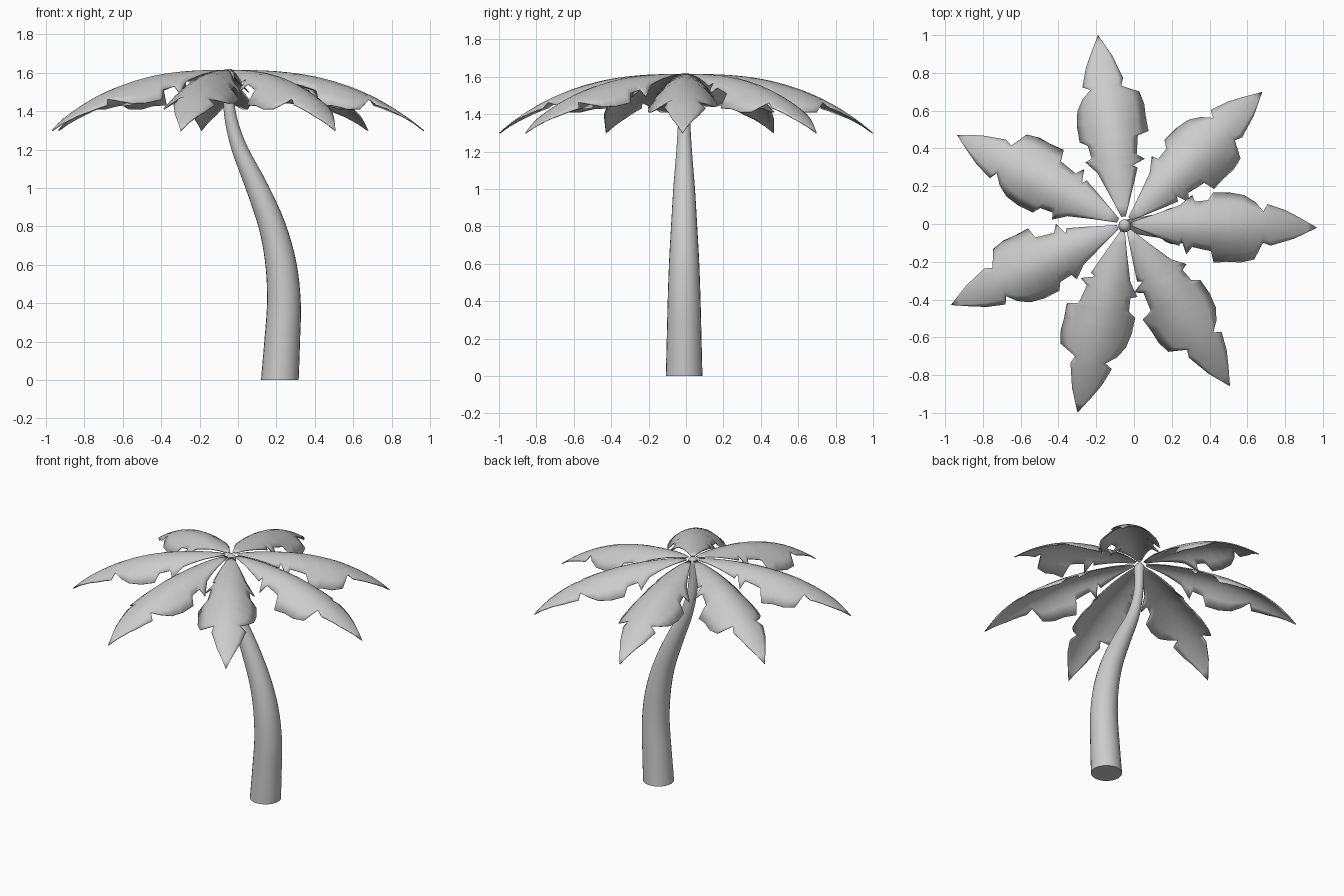
import bpy, bmesh, math
from mathutils import Vector

if "Cube" in bpy.data.objects:
    bpy.data.objects.remove(bpy.data.objects["Cube"])

grey = bpy.data.materials.new("plain_grey")
grey.diffuse_color = (0.6, 0.6, 0.6, 1)
grey.use_nodes = True
grey.node_tree.nodes["Principled BSDF"].inputs["Base Color"].default_value = grey.diffuse_color


def finish(name, bm, angle):
    bmesh.ops.recalc_face_normals(bm, faces=bm.faces)
    mesh = bpy.data.meshes.new(name)
    bm.to_mesh(mesh)
    bm.free()
    mesh.materials.append(grey)
    ob = bpy.data.objects.new(name, mesh)
    bpy.context.collection.objects.link(ob)
    bpy.ops.object.select_all(action='DESELECT')
    ob.select_set(True)
    bpy.context.view_layer.objects.active = ob
    bpy.ops.object.shade_smooth_by_angle(angle=math.radians(angle))
    return ob


def catmull(p, t):
    i = min(int(t), len(p) - 2)
    f = t - i
    a, b, c, d = p[max(i - 1, 0)], p[i], p[i + 1], p[min(i + 2, len(p) - 1)]
    return 0.5 * (2 * b + (c - a) * f + (2 * a - 5 * b + 4 * c - d) * f * f
                  + (3 * b - a - 3 * c + d) * f ** 3)


# Trunk: S-curved tapering tube, stations are (x, z, radius)
stations = [Vector(s) for s in (
    (0.218, 0, 0.098), (0.23, 0.2, 0.093), (0.239, 0.4, 0.088), (0.224, 0.6, 0.081),
    (0.178, 0.8, 0.070), (0.10, 1.0, 0.058), (0.01, 1.2, 0.042), (-0.035, 1.35, 0.033),
    (-0.05, 1.48, 0.029), (-0.05, 1.58, 0.033))]
SIDES, STEPS = 24, 36
bm = bmesh.new()
rings = []
for k in range(STEPS + 1):
    t = k / STEPS * (len(stations) - 1)
    x, z, r = catmull(stations, t)
    ahead = catmull(stations, min(t + 0.05, len(stations) - 1))
    back = catmull(stations, max(t - 0.05, 0))
    tilt = 0 if k == 0 else math.atan2(ahead.x - back.x, ahead.y - back.y)
    ring = []
    for j in range(SIDES):
        a = 2 * math.pi * j / SIDES
        ring.append(bm.verts.new((x + r * math.cos(a) * math.cos(tilt),
                                  -0.01 + r * math.sin(a),
                                  z - r * math.cos(a) * math.sin(tilt))))
    rings.append(ring)
# rounded crown tip
for z, r in ((1.605, 0.03), (1.62, 0.017)):
    rings.append([bm.verts.new((-0.05 + r * math.cos(2 * math.pi * j / SIDES),
                                -0.005 + r * math.sin(2 * math.pi * j / SIDES), z))
                  for j in range(SIDES)])
for lo, hi in zip(rings, rings[1:]):
    for j in range(SIDES):
        n = (j + 1) % SIDES
        bm.faces.new((lo[j], lo[n], hi[n], hi[j]))
bm.faces.new(rings[0])
bm.faces.new(rings[-1])
finish("trunk", bm, 50)

# Leaf outline: (distance along leaf, half width) on each side, with torn notches
left_edge = [(0.04, 0.012), (0.16, 0.055), (0.29, 0.105), (0.355, 0.16), (0.37, 0.125),
             (0.44, 0.135), (0.465, 0.175), (0.55, 0.178), (0.63, 0.165), (0.69, 0.13),
             (0.735, 0.08), (0.755, 0.12), (0.85, 0.09), (0.92, 0.055), (1.02, 0.0)]
right_edge = [(0.04, 0.012), (0.21, 0.08), (0.29, 0.11), (0.305, 0.085), (0.33, 0.155),
              (0.36, 0.115), (0.46, 0.135), (0.475, 0.195), (0.555, 0.19), (0.62, 0.192),
              (0.69, 0.175), (0.735, 0.085), (0.775, 0.10), (0.9, 0.06), (1.02, 0.0)]


def width(edge, r):
    for (r0, w0), (r1, w1) in zip(edge, edge[1:]):
        if r <= r1:
            return w0 + (w1 - w0) * (r - r0) / (r1 - r0)
    return 0.0


def leaf(name, angle, length):
    bm = bmesh.new()
    rows = sorted({r for r, _ in left_edge + right_edge} | {0.1, 0.25, 0.4, 0.8, 0.97})
    ca, sa = math.cos(math.radians(angle)), math.sin(math.radians(angle))
    grid = []
    for r in rows:
        row = []
        for c in range(-4, 5):
            off = c / 4 * width(left_edge if c > 0 else right_edge, r)
            # arch along the rib, droop away from it
            curl = 3.0 + 2.2 * max(0, 1 - r / 0.7)
            z = 1.615 - 0.315 * (r / 1.02) ** 2.7 - curl * off * off
            d = r * length / 1.02
            row.append(bm.verts.new((-0.05 + d * ca - off * sa, d * sa + off * ca, z)))
        grid.append(row)
    for a, b in zip(grid, grid[1:]):
        for j in range(8):
            bm.faces.new((a[j], b[j], b[j + 1], a[j + 1]))
    bmesh.ops.remove_doubles(bm, verts=bm.verts, dist=0.0005)
    ob = finish(name, bm, 60)
    thick = ob.modifiers.new("thickness", 'SOLIDIFY')
    thick.thickness = 0.006
    thick.offset = -1


# Crown of seven leaves: (direction in degrees, length)
for i, (angle, length) in enumerate(((98, 1.01), (43.8, 1.01), (-1.1, 1.02), (-57, 1.025),
                                     (-104, 1.03), (-155, 1.015), (152, 1.005))):
    leaf("leaf_%d" % (i + 1), angle, length)
